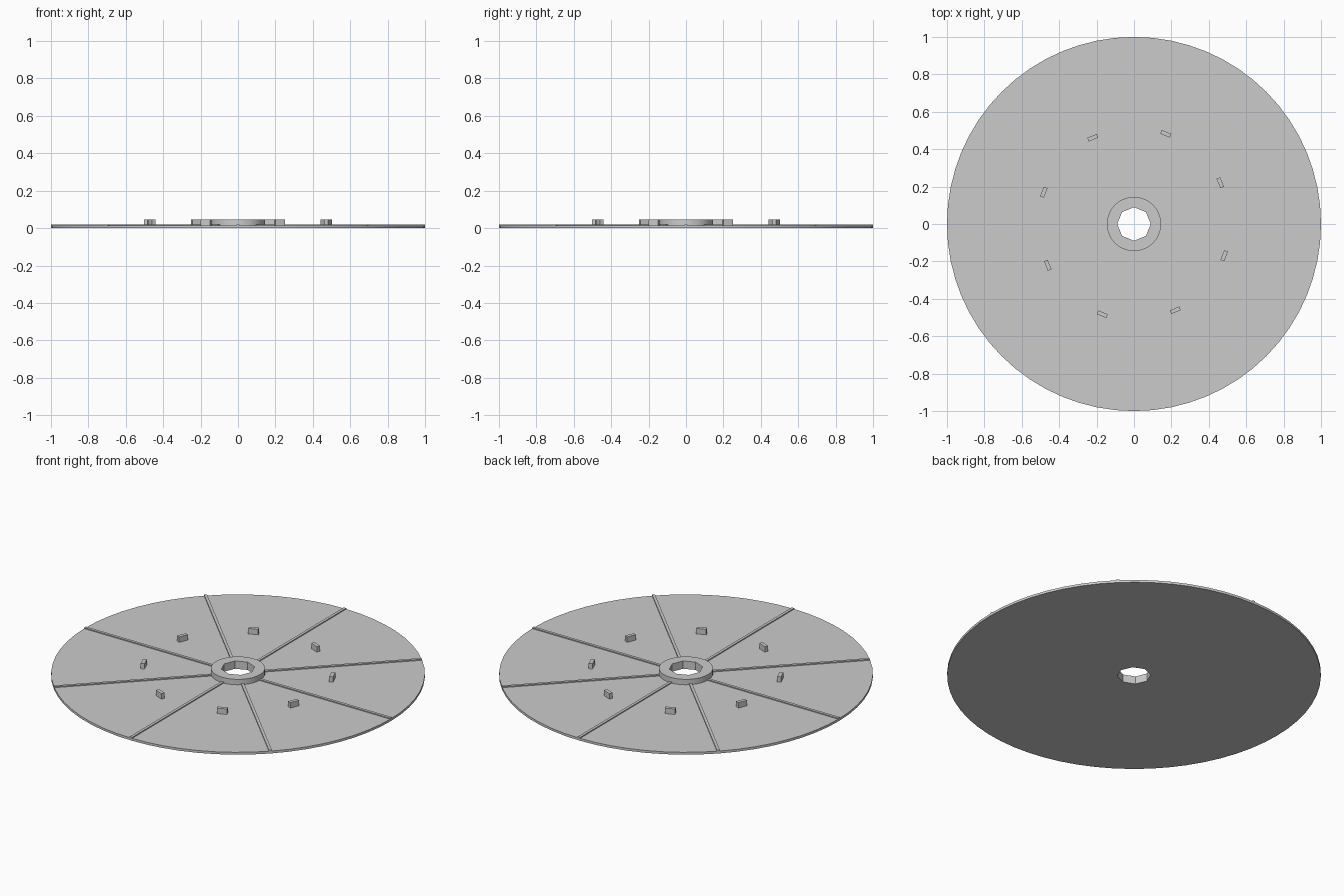
import bpy
import bmesh
from math import radians, pi
from mathutils import Matrix

cube = bpy.data.objects.get("Cube")
if cube:
    bpy.data.objects.remove(cube, do_unlink=True)

grey = bpy.data.materials.new("plain grey")
grey.use_nodes = True
colour = (0.6, 0.6, 0.6, 1)
grey.diffuse_color = colour
grey.node_tree.nodes["Principled BSDF"].inputs["Base Color"].default_value = colour

BASE_TOP = 0.014
RIDGE_TOP = 0.02
TOP = 0.046
HOLE = 0.09
HUB = 0.145


def finish(name, bm):
    bmesh.ops.recalc_face_normals(bm, faces=bm.faces)
    mesh = bpy.data.meshes.new(name)
    bm.to_mesh(mesh)
    bm.free()
    mesh.materials.append(grey)
    obj = bpy.data.objects.new(name, mesh)
    bpy.context.collection.objects.link(obj)
    return obj


def pierced_disc(name, radius, sides, bottom, top):
    """Round plate with an eight-sided hole through the middle."""
    bm = bmesh.new()
    for r, n in ((radius, sides), (HOLE, 8)):
        bmesh.ops.create_circle(bm, segments=n, radius=r,
                                matrix=Matrix.Translation((0, 0, bottom)))
    bmesh.ops.triangle_fill(bm, edges=bm.edges[:], use_beauty=True)
    grown = bmesh.ops.extrude_face_region(bm, geom=bm.faces[:], use_keep_orig=True)
    verts = [v for v in grown["geom"] if isinstance(v, bmesh.types.BMVert)]
    bmesh.ops.translate(bm, verts=verts, vec=(0, 0, top - bottom))
    obj = finish(name, bm)
    bpy.ops.object.select_all(action='DESELECT')
    obj.select_set(True)
    bpy.context.view_layer.objects.active = obj
    bpy.ops.object.shade_smooth_by_angle(angle=radians(30))
    return obj


def spaced_boxes(name, start, x, y, z):
    """Eight boxes around the centre; x is radial, y tangential (min, max)."""
    bm = bmesh.new()
    spans = (x, y, z)
    centre = Matrix.Translation([(a + b) / 2 for a, b in spans])
    size = Matrix.Diagonal([b - a for a, b in spans] + [1])
    for i in range(8):
        turn = Matrix.Rotation(start + i * pi / 4, 4, 'Z')
        bmesh.ops.create_cube(bm, size=1, matrix=turn @ centre @ size)
    return finish(name, bm)


# Thin base plate and raised centre collar
pierced_disc("base_disc", 1, 64, 0, BASE_TOP)
pierced_disc("hub_ring", HUB, 32, BASE_TOP, TOP)

# Low radial ribs dividing the plate into eight sectors
spaced_boxes("radial_ribs", 0, (HUB - 0.01, 0.999), (-0.008, 0.008),
             (BASE_TOP - 0.002, RIDGE_TOP))

# One small upright tab in each sector
spaced_boxes("sector_tabs", pi / 8, (0.5, 0.521), (0, 0.055),
             (BASE_TOP - 0.002, TOP))
